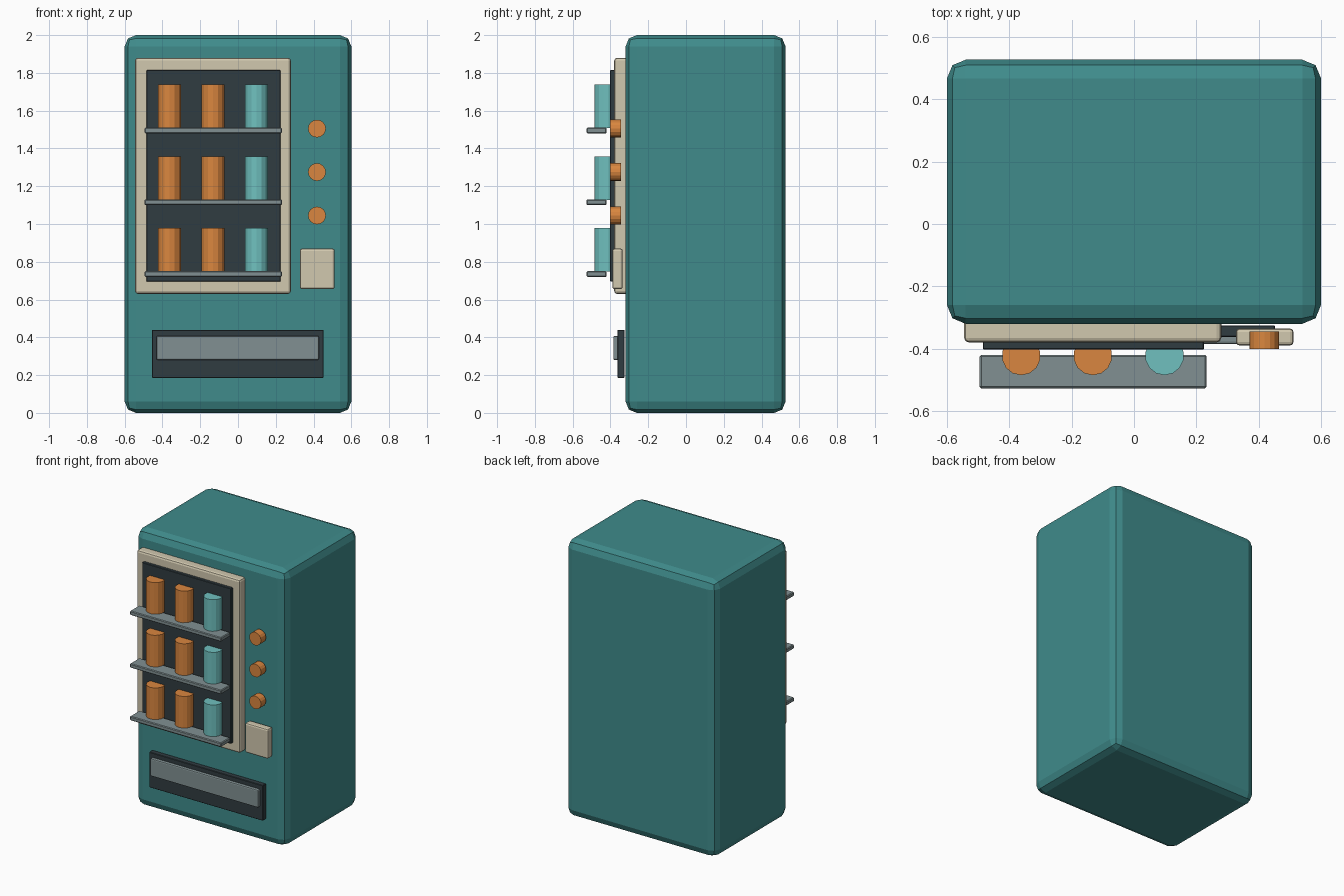
import bpy
import math

if "Cube" in bpy.data.objects:
    bpy.data.objects.remove(bpy.data.objects["Cube"])


def material(name, rgb):
    m = bpy.data.materials.new(name)
    m.diffuse_color = (*rgb, 1)
    m.use_nodes = True
    m.node_tree.nodes["Principled BSDF"].inputs["Base Color"].default_value = m.diffuse_color
    return m


TEAL = material("teal", (0.05, 0.26, 0.26))
CREAM = material("cream", (0.64, 0.58, 0.43))
DARK = material("dark", (0.03, 0.045, 0.053))
GREY = material("grey", (0.22, 0.28, 0.29))
ORANGE = material("orange", (0.70, 0.24, 0.05))
AQUA = material("aqua", (0.16, 0.53, 0.52))


def box(name, x, y, z, mat, bevel=0.0, segments=2):
    """Box from (min, max) ranges, with rounded edges."""
    bpy.ops.mesh.primitive_cube_add(size=1, location=[sum(r) / 2 for r in (x, y, z)])
    ob = bpy.context.object
    ob.name = name
    ob.scale = [r[1] - r[0] for r in (x, y, z)]
    bpy.ops.object.transform_apply(location=False, rotation=False, scale=True)
    ob.data.materials.append(mat)
    if bevel:
        mod = ob.modifiers.new("bevel", 'BEVEL')
        mod.width = bevel
        mod.segments = segments
    return ob


def cylinder(name, loc, radius, depth, mat, sides, rot=(0, 0, 0)):
    bpy.ops.mesh.primitive_cylinder_add(vertices=sides, radius=radius, depth=depth,
                                        location=loc, rotation=rot)
    ob = bpy.context.object
    ob.name = name
    ob.data.materials.append(mat)
    return ob


# cabinet
box("cabinet", (-0.6, 0.6), (-0.32, 0.527), (0, 2), TEAL, 0.06)

# display window
box("window_frame", (-0.545, 0.28), (-0.38, -0.30), (0.63, 1.88), CREAM, 0.015)
box("window_panel", (-0.485, 0.225), (-0.402, -0.36), (0.695, 1.815), DARK, 0.003, 1)

# shelves with three cans each
for row, top in enumerate((0.75, 1.13, 1.51)):
    box(f"shelf_{row}", (-0.495, 0.233), (-0.527, -0.42), (top - 0.03, top), GREY, 0.005, 1)
    for col, mat in enumerate((ORANGE, ORANGE, AQUA)):
        cylinder(f"can_{row}_{col}", (-0.362 + 0.23 * col, -0.423, top + 0.113),
                 0.062, 0.23, mat, 14)

# selection buttons
for i in range(3):
    cylinder(f"button_{i}", (0.418, -0.373, 1.045 + 0.23 * i), 0.047, 0.057,
             ORANGE, 16, (math.pi / 2, 0, 0))

# payment panel
box("payment_panel", (0.327, 0.512), (-0.39, -0.335), (0.655, 0.87), CREAM, 0.012)

# delivery slot and flap
box("delivery_slot", (-0.455, 0.452), (-0.363, -0.325), (0.185, 0.44), DARK, 0.003, 1)
box("delivery_flap", (-0.432, 0.428), (-0.385, -0.345), (0.28, 0.408), GREY, 0.008)
